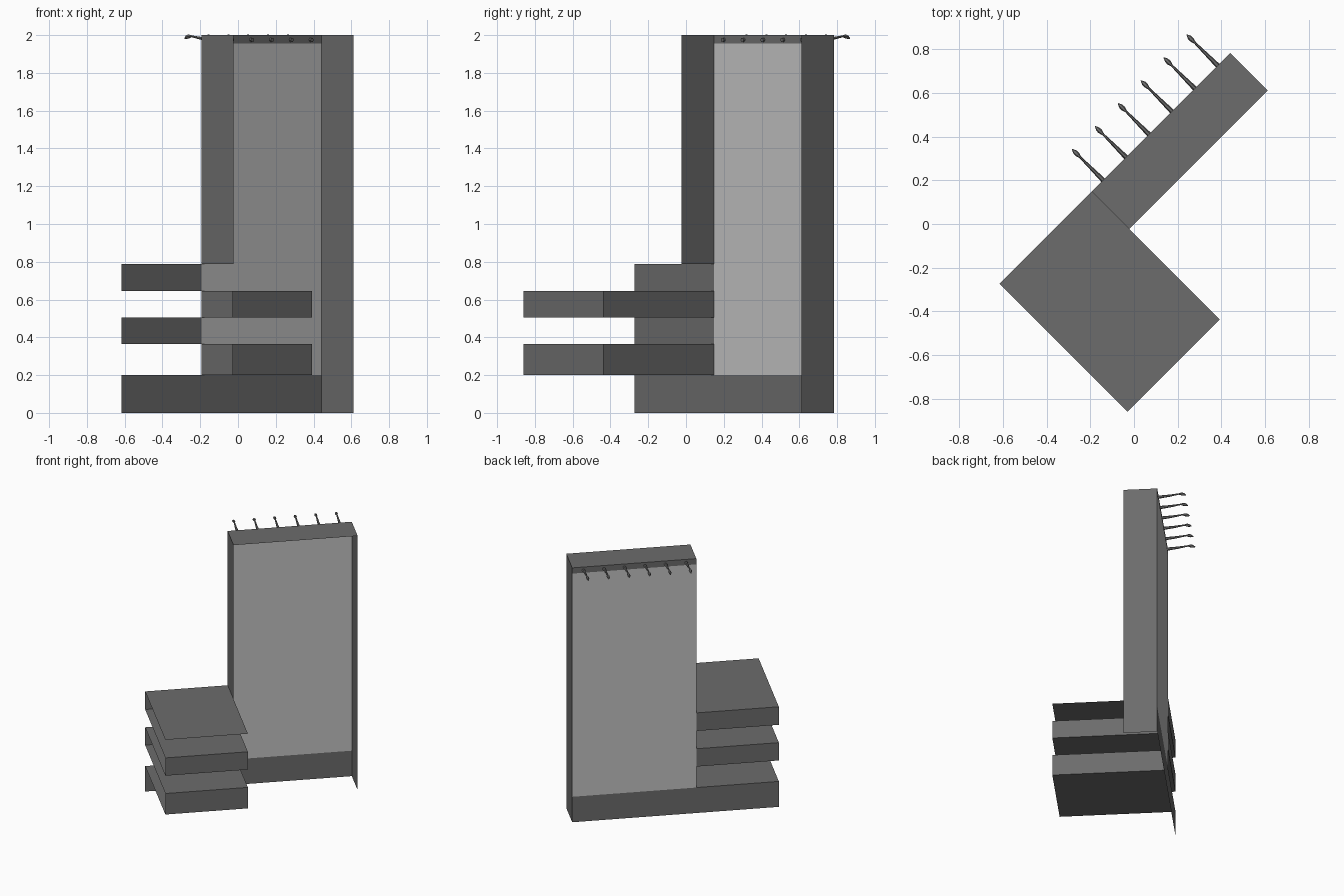
import bpy
import math

cube = bpy.data.objects.get("Cube")
if cube:
    bpy.data.objects.remove(cube, do_unlink=True)

TURN = math.radians(45)          # the whole stand is turned on its vertical axis
BACK, CASE_FRONT, SHELF_FRONT = 0.242, 0.0, -0.587
SHELF_END, CASE_START, CASE_END = -0.629, -0.032, 0.866
LEVELS = [0.2, 0.365, 0.505, 0.645, 0.787]
PANEL_TOP, TOP = 1.955, 2.0


def material(name, value):
    mat = bpy.data.materials.new(name)
    mat.use_nodes = True
    colour = (value, value, value, 1)
    mat.diffuse_color = colour
    bsdf = mat.node_tree.nodes["Principled BSDF"]
    bsdf.inputs["Base Color"].default_value = colour
    bsdf.inputs["Roughness"].default_value = 0.8
    return mat


dark = material("dark grey", 0.15)
light = material("light grey", 0.55)


def add_mesh(name, verts, faces, mat):
    mesh = bpy.data.meshes.new(name)
    mesh.from_pydata(verts, [], faces)
    mesh.materials.append(mat)
    obj = bpy.data.objects.new(name, mesh)
    bpy.context.collection.objects.link(obj)
    obj.rotation_euler.z = TURN
    return obj


def sheet(name, profile, start, end, mat=dark):
    """Sweep a (y, z) profile along local x into a thin folded sheet."""
    n = len(profile)
    verts = [(x, y, z) for x in (start, end) for y, z in profile]
    faces = [(i, i + 1, n + i + 1, n + i) for i in range(n - 1)]
    return add_mesh(name, verts, faces, mat)


def side_wall(name, x, front, bottom, top):
    """Upright sheet across the depth at local x."""
    verts = [(x, front, bottom), (x, BACK, bottom), (x, BACK, top), (x, front, top)]
    return add_mesh(name, verts, [(0, 1, 2, 3)], dark)


# Zigzag shelf: one sheet folded back and forth
folds = []
for i, z in enumerate(LEVELS):
    pair = [(BACK, z), (SHELF_FRONT, z)]
    folds += pair if i % 2 == 0 else pair[::-1]
sheet("folded_shelf", folds, SHELF_END, CASE_START)

# Closed ends of the two shelf boxes, next to the tall case
for name, i in (("lower_shelf_end", 0), ("upper_shelf_end", 2)):
    side_wall(name, CASE_START, SHELF_FRONT, LEVELS[i], LEVELS[i + 1])

# Plinth strip along the whole back
sheet("back_plinth", [(BACK, 0), (BACK, LEVELS[0])], SHELF_END, CASE_END)

# Tall case, open at the front
sheet("back_panel", [(BACK, LEVELS[0]), (BACK, PANEL_TOP)], CASE_START, CASE_END, light)
sheet("case_top", [(BACK, PANEL_TOP), (BACK, TOP), (CASE_FRONT, TOP)], CASE_START, CASE_END)
side_wall("inner_side", CASE_START, CASE_FRONT, LEVELS[-1], TOP)
side_wall("outer_side", CASE_END, CASE_FRONT, 0, TOP)

# Row of tapered hooks on the back, each (y, z, radius)
HOOK = [(0.23, 1.974, 0.012), (0.32, 1.983, 0.008), (0.39, 1.994, 0.005),
        (0.41, 1.993, 0.011), (0.425, 1.989, 0.010), (0.442, 1.982, 0.002)]
for k in range(6):
    curve = bpy.data.curves.new("hook", "CURVE")
    curve.dimensions = "3D"
    curve.bevel_depth = 1.0
    curve.bevel_resolution = 1
    curve.use_fill_caps = True
    spline = curve.splines.new("POLY")
    spline.points.add(len(HOOK) - 1)
    for point, (y, z, radius) in zip(spline.points, HOOK):
        point.co = (0.042 + 0.1485 * k, y, z, 1)
        point.radius = radius
    curve.materials.append(dark)
    hook = bpy.data.objects.new(f"hook_{k + 1}", curve)
    bpy.context.collection.objects.link(hook)
    hook.rotation_euler.z = TURN
    bpy.ops.object.select_all(action="DESELECT")
    hook.select_set(True)
    bpy.context.view_layer.objects.active = hook
    bpy.ops.object.convert(target="MESH")
    bpy.ops.object.shade_smooth_by_angle(angle=math.radians(50))
